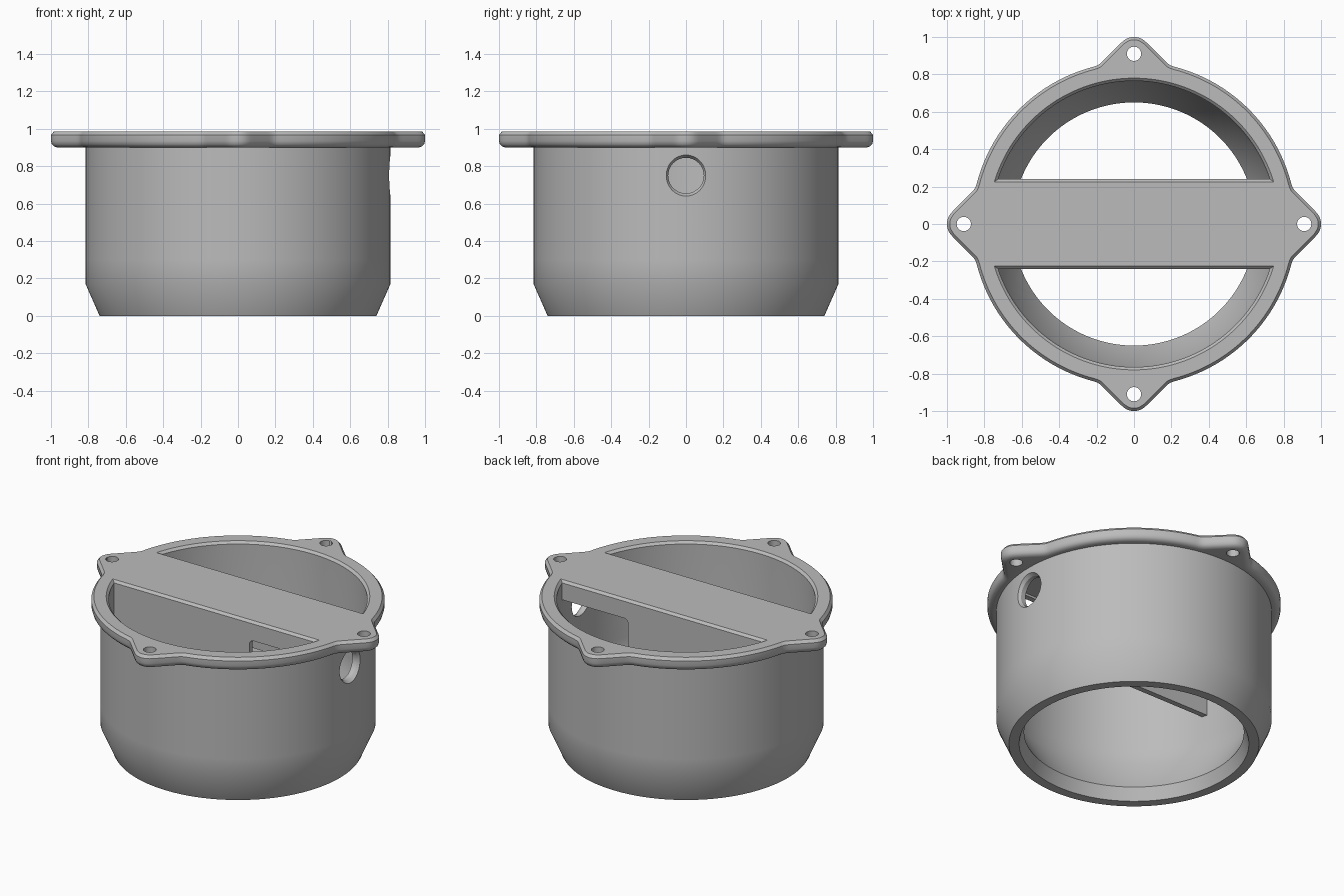
import bpy, bmesh, math
from mathutils import Matrix

cube = bpy.data.objects.get("Cube")
if cube:
    bpy.data.objects.remove(cube, do_unlink=True)

grey = bpy.data.materials.new("light grey")
grey.use_nodes = True
grey.diffuse_color = (0.5, 0.5, 0.5, 1)
grey.node_tree.nodes["Principled BSDF"].inputs["Base Color"].default_value = (0.5, 0.5, 0.5, 1)

STEPS = 360
EAR = 0.91        # distance of the bolt holes from the axis
TOP = 0.985


def make(name, bm):
    bmesh.ops.recalc_face_normals(bm, faces=bm.faces)
    mesh = bpy.data.meshes.new(name)
    bm.to_mesh(mesh)
    bm.free()
    mesh.materials.append(grey)
    ob = bpy.data.objects.new(name, mesh)
    bpy.context.collection.objects.link(ob)
    return ob


def cylinder(name, r1, r2, depth, matrix, sides=48):
    bm = bmesh.new()
    bmesh.ops.create_cone(bm, cap_ends=True, segments=sides, radius1=r1,
                          radius2=r2, depth=depth, matrix=matrix)
    return make(name, bm)


def combine(ob, tool, operation):
    tool.hide_render = True
    mod = ob.modifiers.new("cut", 'BOOLEAN')
    mod.operation, mod.solver, mod.object = operation, 'EXACT', tool
    bpy.context.view_layer.objects.active = ob
    bpy.ops.object.modifier_apply(modifier=mod.name)
    bpy.data.objects.remove(tool, do_unlink=True)


def smooth(ob):
    bpy.ops.object.select_all(action='DESELECT')
    ob.select_set(True)
    bpy.context.view_layer.objects.active = ob
    bpy.ops.object.shade_smooth_by_angle(angle=math.radians(30))


def flange_radius(angle, inset):
    """Round flange with four pointed ears, all moved inward by inset."""
    quarter = math.pi / 2
    phi = abs((angle + quarter / 2) % quarter - quarter / 2)
    ring, tip = 0.868 - inset, 0.09 - inset
    side = tip / math.sqrt(2)
    if phi < math.atan2(side, EAR + side):
        ear = EAR * math.cos(phi) + math.sqrt(tip ** 2 - (EAR * math.sin(phi)) ** 2)
    else:
        ear = (EAR + 2 * side) / (math.cos(phi) + math.sin(phi))
    soft = 0.015
    blend = max(soft - abs(ring - ear), 0) / soft
    return max(ring, ear) + blend ** 2 * soft / 4


# Cup and flange: one closed profile of (radius or inset, height, is_flange)
profile = [
    (0.68, 0, False), (0.74, 0, False), (0.815, 0.17, False), (0.815, 0.3, False),
    (0.815, 0.9, False),
    (0.035, 0.9, True), (0.017, 0.905, True), (0.005, 0.917, True), (0, 0.935, True),
    (0, 0.967, True), (0.015, TOP, True),
    (0.78, TOP, False), (0.765, 0.97, False), (0.765, 0.4, False), (0.76, 0.3, False),
    (0.65, 0.08, False),
]
bm = bmesh.new()
loops = []
for value, z, is_flange in profile:
    loop = []
    for i in range(STEPS):
        a = 2 * math.pi * i / STEPS
        r = flange_radius(a, value) if is_flange else value
        loop.append(bm.verts.new((r * math.cos(a), r * math.sin(a), z)))
    loops.append(loop)
for k, low in enumerate(loops):
    high = loops[(k + 1) % len(loops)]
    for i in range(STEPS):
        j = (i + 1) % STEPS
        bm.faces.new((low[i], low[j], high[j], high[i]))
cup = make("cup_with_flange", bm)

# Bolt holes in the ears
for i in range(4):
    a = i * math.pi / 2
    spot = Matrix.Translation((EAR * math.cos(a), EAR * math.sin(a), TOP))
    combine(cup, cylinder("bolt_hole", 0.038, 0.038, 0.4, spot, 32), 'DIFFERENCE')

# Countersunk cable hole in the side
turn = Matrix.Rotation(math.pi / 2, 4, 'Y')
for r1, r2, depth, x in ((0.095, 0.095, 0.3, 0.78), (0.09, 0.13, 0.06, 0.815)):
    spot = Matrix.Translation((x, 0, 0.75)) @ turn
    combine(cup, cylinder("cable_hole", r1, r2, depth, spot, 64), 'DIFFERENCE')
smooth(cup)

# Bridge: channel section with chamfered top edges, run along x
half = [(0.225, TOP), (0.24, 0.97), (0.24, 0.56), (0.205, 0.56), (0.205, 0.875)]
section = half + [(-y, z) for y, z in reversed(half)]
bm = bmesh.new()
face = bm.faces.new([bm.verts.new((-0.9, y, z)) for y, z in section])
run = bmesh.ops.extrude_face_region(bm, geom=[face])
bmesh.ops.translate(bm, vec=(1.8, 0, 0),
                    verts=[v for v in run["geom"] if isinstance(v, bmesh.types.BMVert)])
bridge = make("bridge", bm)
combine(bridge, cylinder("bridge_limit", 0.783, 0.783, 3, Matrix(), 180), 'INTERSECT')

# Rounded cable opening through both bridge walls
bm = bmesh.new()
bmesh.ops.create_cube(bm, size=1, matrix=Matrix.Translation((0.6, 0, 0.61))
                      @ Matrix.Diagonal((0.7, 1, 0.5, 1)))
along_y = [e for e in bm.edges if abs(e.verts[0].co.y - e.verts[1].co.y) > 0.5]
bmesh.ops.bevel(bm, geom=along_y, offset=0.03, segments=5, profile=0.5, affect='EDGES')
combine(bridge, make("cable_opening", bm), 'DIFFERENCE')
smooth(bridge)
